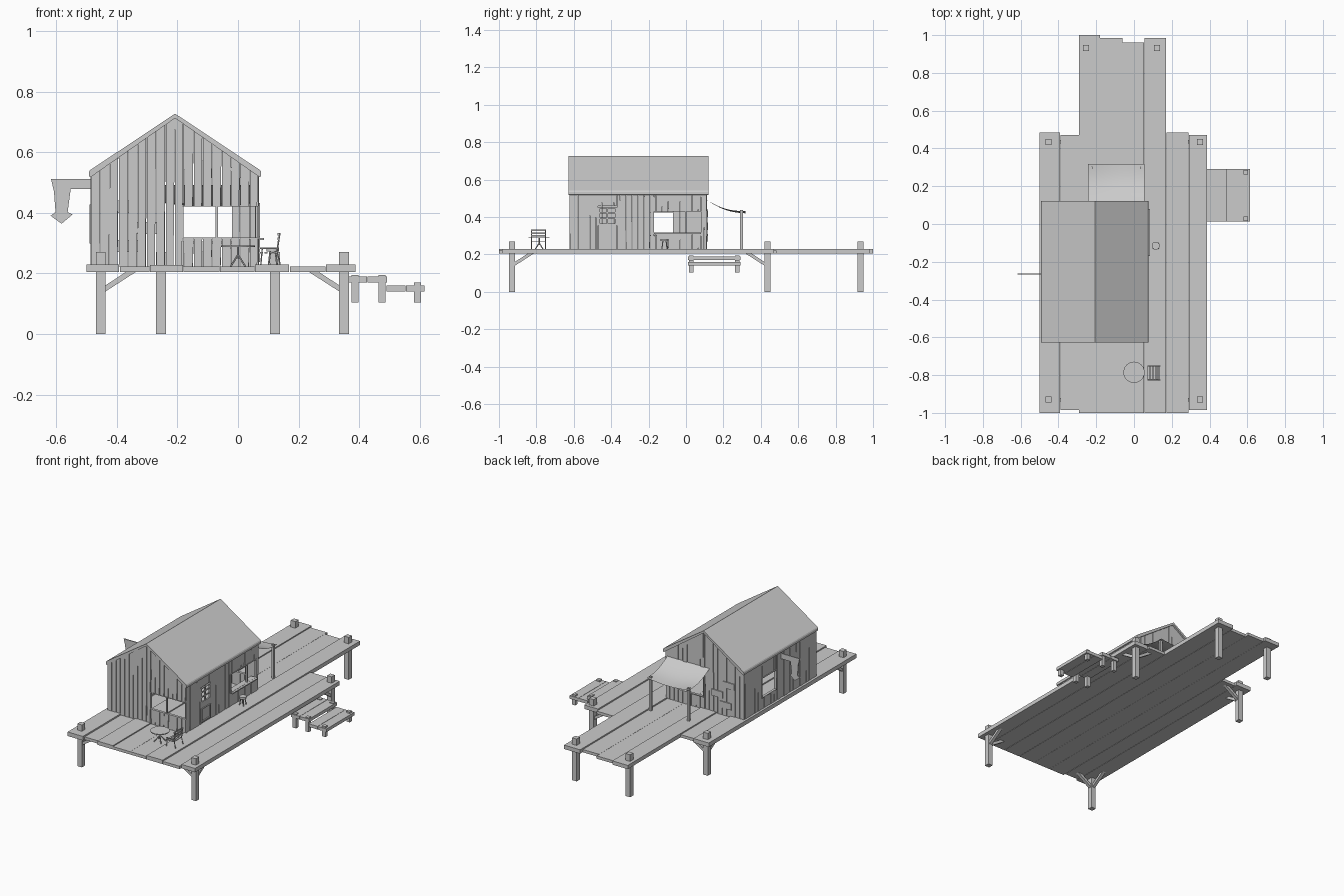
import bpy, bmesh, math, random
from mathutils import Vector

if "Cube" in bpy.data.objects:
    bpy.data.objects.remove(bpy.data.objects["Cube"])
random.seed(4)

def finish(name, bm, smooth=False):
    bmesh.ops.recalc_face_normals(bm, faces=bm.faces)
    me = bpy.data.meshes.new(name)
    bm.to_mesh(me)
    bm.free()
    ob = bpy.data.objects.new(name, me)
    bpy.context.collection.objects.link(ob)
    if smooth:
        for p in me.polygons:
            p.use_smooth = True
    return ob

def prism(bm, pts, vec):
    f = bm.faces.new([bm.verts.new(p) for p in pts])
    r = bmesh.ops.extrude_face_region(bm, geom=[f], use_keep_orig=True)
    bmesh.ops.translate(bm, vec=vec, verts=[v for v in r["geom"] if isinstance(v, bmesh.types.BMVert)])

def box(bm, x0, x1, y0, y1, z0, z1):
    prism(bm, [(x0, y0, z0), (x1, y0, z0), (x1, y1, z0), (x0, y1, z0)], (0, 0, z1 - z0))

def rod(bm, a, b, r, n=8):
    a, b = Vector(a), Vector(b)
    q = (b - a).to_track_quat('Z', 'Y')
    ring = [a + q @ Vector((r * math.cos(i * math.tau / n), r * math.sin(i * math.tau / n), 0)) for i in range(n)]
    prism(bm, ring, b - a)

# deck planks
for i, (x0, x1, y0, y1, top) in enumerate([
        (-.50, -.392, -1, .485, .23), (-.39, -.292, -.985, .47, .222), (-.29, -.181, -1, 1, .228),
        (-.18, -.061, -1, .985, .222), (-.06, .054, -1, .96, .222), (.056, .169, -1, .985, .229),
        (.171, .289, -1, .485, .222), (.291, .387, -.985, .47, .229)]):
    bm = bmesh.new()
    box(bm, x0, x1, y0, y1, .204, top)
    finish(f"deck_plank_{i}", bm)

# pilings and diagonal braces
bm = bmesh.new()
corners = [(-.453, -.93, 1, 1), (.35, -.93, -1, 1), (-.453, .435, 1, -1), (.35, .435, -1, -1)]
for x, y in [c[:2] for c in corners] + [(-.254, .932), (.122, .932)]:
    box(bm, x - .016, x + .016, y - .016, y + .016, 0, .27)
finish("pilings", bm)
bm = bmesh.new()
for x, y, sx, sy in corners:
    prism(bm, [(x + sx * d, y - .01, z) for d, z in [(.012, .138), (.012, .158), (.085, .206), (.118, .206)]], (0, .02, 0))
    prism(bm, [(x - .01, y + sy * d, z) for d, z in [(.012, .138), (.012, .158), (.085, .206), (.118, .206)]], (.02, 0, 0))
finish("braces", bm)

# stepped side landings
bm = bmesh.new()
for x0, x1, z in [(.365, .425, .17), (.427, .492, .17), (.49, .552, .14), (.554, .615, .14)]:
    box(bm, x0, x1, .012, .292, z, z + .02)
finish("landing_planks", bm)
bm = bmesh.new()
for x, z0, z1 in [(.386, .104, .195), (.475, .104, .195), (.592, .104, .17)]:
    for y in (.028, .273):
        box(bm, x - .012, x + .012, y - .012, y + .012, z0, z1)
finish("landing_posts", bm)

# cabin walls: loose vertical boards cut around openings
RX, T = -.2075, .009
def roof_z(x):
    return .714 - abs(x - RX) * .69

def wall(name, axis, c, a0, a1, n, top, holes, gap):
    bm = bmesh.new()
    cuts = sorted({round(a0 + (a1 - a0) * i / n, 4) for i in range(n + 1)} | {h for o in holes for h in o[:2]})
    for u0, u1 in zip(cuts, cuts[1:]):
        m = (u0 + u1) / 2
        g = min(random.uniform(.2, 1) * gap, (u1 - u0) * .3)
        h = g * random.uniform(.1, .6)
        spans, z = [], .222
        for o in sorted([o for o in holes if o[0] < m < o[1]], key=lambda o: o[2]):
            spans.append((z, o[2]))
            z = o[3]
        spans.append((z, None))
        for z0, z1 in spans:
            zl = top(u0 + .0003) if z1 is None else z1
            zr = top(u1 - h) if z1 is None else z1
            if zl - z0 < .002:
                continue
            pts = [(u0, z0), (u1 - g, z0), (u1 - h, zr), (u0 + .0003, zl)]
            d = random.uniform(0, .003)
            if axis == 'x':
                prism(bm, [(u, c + d, w) for u, w in pts], (0, T, 0))
            else:
                prism(bm, [(c + d, u, w) for u, w in pts], (T, 0, 0))
    finish(name, bm)

eave = lambda u: .523
front_hole = (-.18, .066, .315, .42)
wall("front_wall", 'x', -.622, -.485, .07, 18, roof_z, [front_hole], .006)
wall("back_wall", 'x', .1, -.485, .07, 18, roof_z, [(-.2, -.02, .3, .43)], .006)
wall("left_wall", 'y', -.487, -.61, .1, 22, eave, [(-.21, -.07, .3, .425)], .004)
wall("right_wall", 'y', .057, -.61, .1, 22, eave,
     [(-.17, .08, .315, .43), (-.47, -.37, .228, .46)], .004)

# window frames, mullions and counters
bm = bmesh.new()
def frame(axis, c, u0, u1, z0, z1, w=.008, d=.016):
    for p in [(u0, u1, z0 - w, z0), (u0, u1, z1, z1 + w * .5), (u0 - w, u0, z0 - w, z1 + w * .5), (u1, u1 + w, z0 - w, z1 + w * .5)]:
        if axis == 'x':
            box(bm, p[0], p[1], c, c + d, p[2], p[3])
        else:
            box(bm, c, c + d, p[0], p[1], p[2], p[3])
frame('x', -.624, -.18, .064, .318, .42, .005)
frame('x', .1, -.2, -.02, .305, .43, .006)
frame('y', -.49, -.21, -.07, .305, .425, .006)
frame('y', .056, -.17, .08, .318, .43, .006)
box(bm, -.074, -.066, -.62, -.61, .315, .42)
box(bm, .057, .067, -.005, .003, .318, .43)
box(bm, .035, .085, -.17, .08, .31, .317)
finish("window_frames", bm)

# two-part side door with cross bars
bm = bmesh.new()
box(bm, .058, .066, -.468, -.372, .228, .335)
frame('y', .058, -.46, -.38, .365, .447, .01, .01)
box(bm, .058, .066, -.468, -.372, .335, .357)
for z in (.39, .42):
    box(bm, .059, .066, -.465, -.375, z, z + .007)
box(bm, .058, .066, -.424, -.417, .357, .455)
frame('y', .062, -.458, -.382, .245, .32, .008, .01)
finish("side_door", bm)

# patch boards on the outside of the back and left walls
bm = bmesh.new()
for x0, z in [(-.34, .33), (-.4, .27), (-.42, .4)]:
    box(bm, x0, x0 + .08, .11, .117, z, z + .04)
finish("patch_boards", bm)

# gable roof
bm = bmesh.new()
for s in (-1, 1):
    e = RX + s * .284
    prism(bm, [(RX, -.627, .712), (RX, -.627, .727), (e - s * .004, -.627, .541), (e, -.627, .535), (e, -.627, .52), (e - s * .006, -.627, .518)], (0, .748, 0))
finish("roof", bm)

# hanging arrow sign
bm = bmesh.new()
prism(bm, [(x, -.268, z) for x, z in [(-.617, .512), (-.485, .512), (-.485, .478), (-.552, .478), (-.562, .402),
           (-.546, .394), (-.582, .364), (-.618, .39), (-.602, .402), (-.607, .47)]], (0, .007, 0))
finish("arrow_sign", bm)

# sagging cloth awning and its poles
bm = bmesh.new()
N, M = 12, 8
grid = [[bm.verts.new((-.243 + .298 * i / M, .108 + .21 * j / N,
         .492 - .06 * j / N - .018 * math.sin(math.pi * j / N) - .012 * math.sin(math.pi * i / M) * j / N))
         for i in range(M + 1)] for j in range(N + 1)]
for j in range(N):
    for i in range(M):
        bm.faces.new((grid[j][i], grid[j][i + 1], grid[j + 1][i + 1], grid[j + 1][i]))
finish("awning_cloth", bm, True)
bm = bmesh.new()
for x in (-.228, .04):
    box(bm, x - .007, x + .007, .29, .304, .222, .438)
finish("awning_poles", bm)

# round table
bm = bmesh.new()
rod(bm, (0, -.785, .287), (0, -.785, .292), .056, 24)
rod(bm, (0, -.785, .25), (0, -.785, .288), .004)
for k in range(4):
    a = math.pi / 4 + k * math.pi / 2
    rod(bm, (.035 * math.cos(a), -.785 + .035 * math.sin(a), .222), (0, -.785, .262), .003, 6)
finish("table", bm)

# slatted chair
bm = bmesh.new()
for y in (-.826, -.752):
    rod(bm, (.075, y, .225), (.08, y, .283), .0025, 6)
    rod(bm, (.14, y, .225), (.128, y, .275), .0025, 6)
    rod(bm, (.128, y, .27), (.138, y, .333), .003, 6)
    rod(bm, (.072, y, .283), (.135, y, .283), .0025, 6)
for k in range(4):
    box(bm, .072 + k * .015, .083 + k * .015, -.826, -.752, .266, .27)
for z in (.295, .31, .325):
    box(bm, .131, .135, -.826, -.752, z, z + .008)
finish("chair", bm)

# bar stool
bm = bmesh.new()
rod(bm, (.115, -.115, .272), (.115, -.115, .284), .021, 16)
for k in range(4):
    a = math.pi / 4 + k * math.pi / 2
    rod(bm, (.115 + .02 * math.cos(a), -.115 + .02 * math.sin(a), .226), (.115 + .012 * math.cos(a), -.115 + .012 * math.sin(a), .273), .003, 6)
finish("stool", bm)
